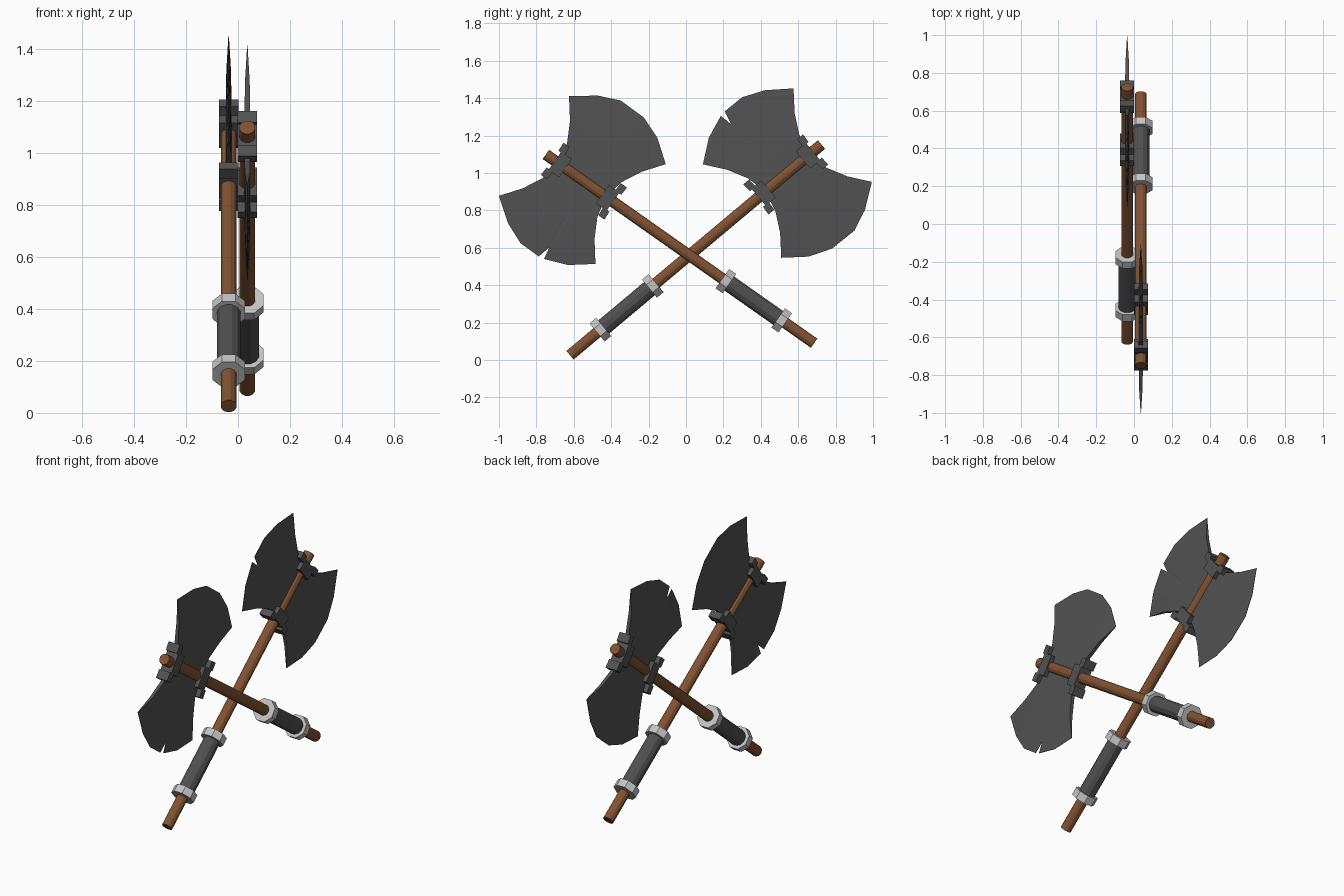
import bpy, bmesh, math
from mathutils import Matrix, Vector

if "Cube" in bpy.data.objects:
    bpy.data.objects.remove(bpy.data.objects["Cube"])


def mat(name, rgb):
    m = bpy.data.materials.new(name)
    m.diffuse_color = (*rgb, 1)
    m.use_nodes = True
    m.node_tree.nodes["Principled BSDF"].inputs["Base Color"].default_value = m.diffuse_color
    return m


WOOD = mat("brown_wood", (0.22, 0.085, 0.032))
STEEL = mat("dark_steel", (0.085, 0.085, 0.085))
LEATHER = mat("grip_grey", (0.08, 0.08, 0.08))
SILVER = mat("light_metal", (0.55, 0.55, 0.55))


def finish(bm, name, material, frame):
    bmesh.ops.recalc_face_normals(bm, faces=bm.faces[:])
    me = bpy.data.meshes.new(name)
    bm.to_mesh(me)
    bm.free()
    me.materials.append(material)
    ob = bpy.data.objects.new(name, me)
    ob.matrix_world = frame
    bpy.context.collection.objects.link(ob)


def rod(name, r, z0, z1, sides, material, frame):
    bm = bmesh.new()
    bmesh.ops.create_cone(bm, cap_ends=True, segments=sides, radius1=r, radius2=r, depth=z1 - z0,
                          matrix=Matrix.Translation((0, 0, (z0 + z1) / 2)) @ Matrix.Rotation(math.pi / sides, 4, 'Z'))
    finish(bm, name, material, frame)


def blade(name, side, notched, frame):
    # half blade: rows run from the handle outwards (distance, half width, half thickness)
    rows = [(0, .165, .012), (.05, .165, .012), (.115, .18, .011), (.22, .235, .009)]
    # cutting edge (position along handle, distance out)
    edge = [(-.316, .326), (-.2, .415), (-.076, .463), (.076, .466), (.192, .417), (.316, .326)]
    if notched:
        edge[3:3] = [(-.063, .395), (-.045, .468)]
    c = 1.516
    bm = bmesh.new()
    grids = []
    for s in (1, -1):
        g = [[bm.verts.new((s * t, side * v, c + w * e[0] / .316)) for e in edge] for v, w, t in rows]
        g.append([bm.verts.new((s * .001, side * e[1], c + e[0])) for e in edge])
        for a, b in zip(g, g[1:]):
            for i in range(len(edge) - 1):
                bm.faces.new((a[i], a[i + 1], b[i + 1], b[i]))
        grids.append(g)
    # close the rim between the two faces
    loops = [g[0] + [r[-1] for r in g[1:]] + g[-1][-2::-1] + [r[0] for r in g[-2:0:-1]] for g in grids]
    n = len(loops[0])
    for i in range(n):
        j = (i + 1) % n
        bm.faces.new((loops[0][i], loops[0][j], loops[1][j], loops[1][i]))
    finish(bm, name, STEEL, frame)


def clamp(name, end, frame):
    # stepped bracket outline, half of it mirrored across the handle
    half = [(.06, .12), (.06, .165), (.105, .168), (.105, .208), (.055, .205), (.055, .19)]
    outline = half + [(-y, z) for y, z in reversed(half)]
    bm = bmesh.new()
    f = bm.faces.new([bm.verts.new((-.037, y, 1.505 + end * z)) for y, z in outline])
    ext = bmesh.ops.extrude_face_region(bm, geom=[f])
    bmesh.ops.translate(bm, vec=(.074, 0, 0), verts=[v for v in ext["geom"] if isinstance(v, bmesh.types.BMVert)])
    finish(bm, name, STEEL, frame)


def axe(tag, x, bottom, top):
    d = (Vector(top) - Vector(bottom)).normalized()
    frame = Matrix(((1, 0, 0, x),
                    (0, d.y, d.x, bottom[0]),
                    (0, -d.x, d.y, bottom[1]),
                    (0, 0, 0, 1)))
    rod("handle_" + tag, .031, 0, 1.754, 12, WOOD, frame)
    rod("grip_" + tag, .047, .21, .577, 12, LEATHER, frame)
    for k, z in (("lower", .212), ("upper", .577)):
        rod(f"grip_ring_{k}_{tag}", .068, z - .023, z + .023, 8, SILVER, frame)
    blade("notched_blade_" + tag, -1, True, frame)
    blade("plain_blade_" + tag, 1, False, frame)
    clamp("lower_clamp_" + tag, -1, frame)
    clamp("upper_clamp_" + tag, 1, frame)


# two crossed axes, given by the (y, z) ends of their handles
axe("left", -.036, (-.62, .026), (.725, 1.153))
axe("right", .036, (.685, .09), (-.75, 1.10))
